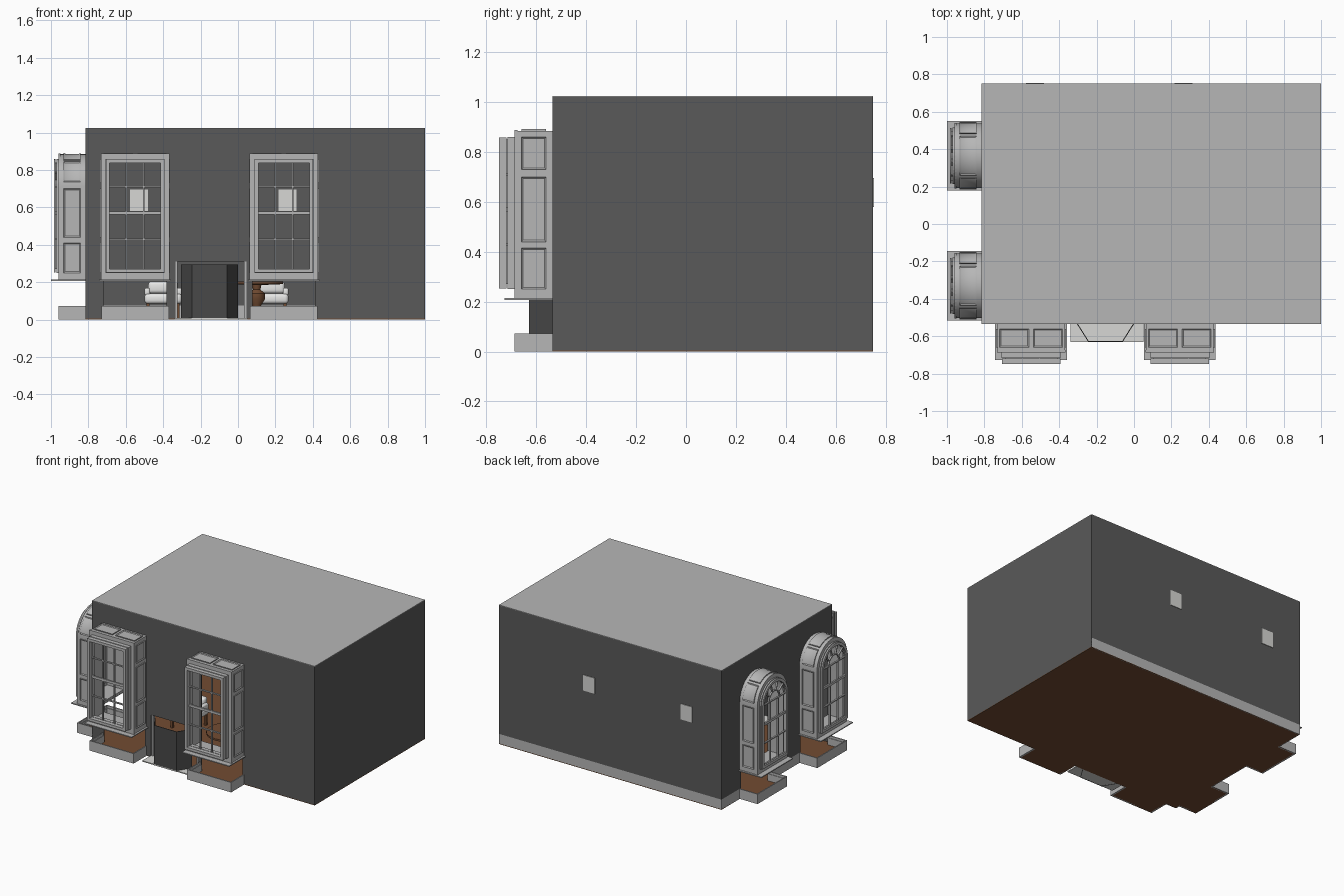
import bpy, bmesh, math
from mathutils import Matrix

if "Cube" in bpy.data.objects:
    bpy.data.objects.remove(bpy.data.objects["Cube"], do_unlink=True)


def material(name, r, g, b):
    m = bpy.data.materials.new(name)
    m.use_nodes = True
    m.diffuse_color = (r, g, b, 1)
    m.node_tree.nodes["Principled BSDF"].inputs["Base Color"].default_value = (r, g, b, 1)
    return m


WALL = material("charcoal wall", .1, .1, .1)
TRIM = material("grey trim", .47, .47, .47)
PLATE = material("pale plate", .68, .68, .66)
WOOD = material("brown wood", .17, .072, .032)
WHITE = material("white fabric", .85, .85, .84)
BRICK = material("dark firebox", .065, .065, .065)
HOME = Matrix.Identity(4)


def finish(name, bm, mat, place=HOME):
    bmesh.ops.recalc_face_normals(bm, faces=bm.faces)
    me = bpy.data.meshes.new(name)
    bm.to_mesh(me)
    bm.free()
    ob = bpy.data.objects.new(name, me)
    bpy.context.collection.objects.link(ob)
    ob.matrix_world = place
    if mat:
        me.materials.append(mat)
    return ob


def box(name, x, y, z, mat, place=HOME, bevel=0):
    bm = bmesh.new()
    bmesh.ops.create_cube(bm, size=1)
    for v in bm.verts:
        for i, (a, b) in enumerate((x, y, z)):
            v.co[i] = (a + b) / 2 + v.co[i] * (b - a)
    if bevel:
        bmesh.ops.bevel(bm, geom=bm.edges[:], offset=bevel, segments=3, affect='EDGES', profile=.5)
    return finish(name, bm, mat, place)


# outline in (u, z), pushed outward from depth d0 to d1; outward faces can be sunk
def prism(name, pts, d0, d1, mat, place=HOME, sink=None):
    bm = bmesh.new()
    a = [bm.verts.new((u, -d0, z)) for u, z in pts]
    b = [bm.verts.new((u, -d1, z)) for u, z in pts]
    bm.faces.new(a)
    bm.faces.new(b)
    for i in range(len(a)):
        j = (i + 1) % len(a)
        bm.faces.new((a[i], a[j], b[j], b[i]))
    if sink:
        bmesh.ops.recalc_face_normals(bm, faces=bm.faces)
        faces = [f for f in bm.faces if abs(f.normal.y) < .5 and sink(f)]
        bmesh.ops.inset_region(bm, faces=faces, thickness=.009, depth=-.005)
    return finish(name, bm, mat, place)


def ring(name, outer, inner, d0, d1, mat, place):
    bm = bmesh.new()
    loops = [[bm.verts.new((u, -d, z)) for u, z in pts]
             for pts, d in ((outer, d0), (outer, d1), (inner, d1), (inner, d0))]
    n = len(outer)
    for k in range(4):
        p, q = loops[k], loops[(k + 1) % 4]
        for i in range(n):
            j = (i + 1) % n
            bm.faces.new((p[i], p[j], q[j], q[i]))
    return finish(name, bm, mat, place)


def arc(r, zc, a0, a1, steps):
    return [(r * math.cos(math.radians(a0 + (a1 - a0) * i / steps)),
             zc + r * math.sin(math.radians(a0 + (a1 - a0) * i / steps))) for i in range(steps + 1)]


def outline(hw, z0, z1, arched):
    top = arc(hw, z1 - hw, 0, 180, 24) if arched else [(hw, z1), (-hw, z1)]
    return [(-hw, z0), (hw, z0)] + top


def frame(name, hw, z0, z1, w, d0, d1, arched, place):
    return ring(name, outline(hw, z0, z1, arched), outline(hw - w, z0 + w, z1 - w, arched),
                d0, d1, TRIM, place)


def bar(p, q, d, place, w=.004):
    dx, dz = q[0] - p[0], q[1] - p[1]
    n = math.hypot(dx, dz)
    s, t = -dz / n * w, dx / n * w
    prism("glazing_bar", [(p[0] + s, p[1] + t), (q[0] + s, q[1] + t),
                          (q[0] - s, q[1] - t), (p[0] - s, p[1] - t)], d - .006, d + .006, TRIM, place)


# one projecting window with its panelled box, sill, sash and low plinth
def window(place, hw, depth, sash, sill, arched):
    top = .885
    frame("window_box", hw, .215, top, .014, 0, depth, arched, place)
    frame("window_casing", hw + .003, .212, top + .003, .038, depth - .012, depth, arched, place)
    mid = (depth + sash) / 2
    frame("inner_sash", hw - .022, .25, top - .025, .022, depth, mid - .002, arched, place)
    frame("outer_sash", hw - .024, .252, top - .027, .02, mid + .002, sash, arched, place)
    box("window_sill", (-hw - .012, hw + .012), (-sill, 0), (.207, .214), TRIM, place)
    # glazing bars
    g = hw - .04
    rows = (.43, .57, .71)
    for z in rows:
        bar((-g, z), (g, z), mid, place, .009 if z == rows[1] else .004)
    for u in (-g / 3, g / 3):
        bar((u, .27), (u, .71 if arched else .85), mid, place)
    zc = top - hw
    if arched:
        r = g * .5
        prism("fan_arc", arc(r, zc, 0, 180, 16) + arc(r - .008, zc, 180, 0, 16), mid - .006, mid + .006, TRIM, place)
        for a in (36, 72, 108, 144):
            c, s = math.cos(math.radians(a)), math.sin(math.radians(a))
            bar((r * c, zc + r * s), (g * c, zc + g * s), mid, place)
    # panels on the box sides and head
    e, p0, p1 = .007, .026, depth - .028
    heights = ((.25, .41), (.44, .70)) if arched else ((.25, .415), (.44, .70), (.73, .86))
    for side in (-1, 1):
        a, b = side * hw, side * (hw + e)
        for z0, z1 in heights:
            prism("side_panel", [(a, z0), (b, z0), (b, z1), (a, z1)], p0, p1, TRIM, place,
                  lambda f: f.normal.x * side > .9)
        if not arched:
            u0, u1 = side * .012, side * (hw - .012)
            prism("head_panel", [(u0, top), (u1, top), (u1, top + e), (u0, top + e)], p0, p1, TRIM,
                  place, lambda f: f.normal.z > .9)
    if arched:
        def outward(f):
            c = f.calc_center_median()
            return math.hypot(c.x, c.z - zc) > hw + .005
        for a0, a1 in ((8, 48), (54, 126), (132, 172)):
            prism("arch_panel", arc(hw + e, zc, a0, a1, 12) + arc(hw, zc, a1, a0, 12),
                  p0, p1, TRIM, place, outward)
    # plinth and bay floor
    for t, z0, z1 in ((.012, 0, .056), (.008, .056, .073)):
        for s in (-1, 1):
            box("plinth_side", sorted((s * hw, s * (hw - t))), (-depth, 0), (z0, z1), TRIM, place)
        box("plinth_front", (-hw, hw), (-depth, -depth + t), (z0, z1), TRIM, place)
    box("bay_floor", (-hw + .001, hw - .001), (-depth + .001, 0), (0, .005), WOOD, place)
    # opening cutter
    return prism("opening_cutter", outline(hw - .012, -.02, top - .012, arched), -.05, .05, None, place)


def cut(target, cutters):
    bpy.context.view_layer.update()
    for c in cutters:
        c.hide_render = True
        m = target.modifiers.new("opening", 'BOOLEAN')
        m.operation, m.solver, m.object = 'DIFFERENCE', 'EXACT', c
    bpy.context.view_layer.update()
    me = bpy.data.meshes.new_from_object(target.evaluated_get(bpy.context.evaluated_depsgraph_get()))
    target.modifiers.clear()
    target.data = me


# room shell
X0, X1, Y0, Y1, H, T = -.815, 1, -.535, .75, 1.025, .006
box("floor", (X0, X1), (Y0, Y1), (0, .005), WOOD)
box("ceiling", (X0, X1), (Y0, Y1), (H - .004, H), TRIM)
box("plain_side_wall", (X1 - T, X1), (Y0, Y1), (0, H - .004), WALL)
box("back_wall", (X0, X1), (Y1 - T, Y1), (.075, H - .004), WALL)
box("back_skirting", (X0, X1), (Y1 - T, Y1), (0, .075), TRIM)
front_wall = box("front_wall", (X0, X1), (Y0, Y0 + T), (0, H - .004), WALL)
window_wall = box("window_side_wall", (X0, X0 + T), (Y0, Y1), (.075, H - .004), WALL)
side_skirting = box("side_skirting", (X0, X0 + T), (Y0, Y1), (0, .075), TRIM)
for x in (-.53, .265):
    box("wall_plate", (x - .048, x + .048), (Y1 - .012, Y1 + .004), (.58, .695), PLATE)

# windows
front_cutters = [window(Matrix.Translation((x, Y0, 0)), .18, .152, .214, .192, False) for x in (-.55, .245)]
side_cutters = [window(Matrix.Translation((X0, y, 0)) @ Matrix.Rotation(-math.pi / 2, 4, 'Z'),
                       .173, .145, .17, .185, True) for y in (.365, -.33)]

# fireplace
hearth_cutter = box("hearth_cutter", (-.335, .045), (Y0 - .05, Y0 + .05), (-.02, .31), None)
box("hearth", (-.34, .05), (-.63, Y0 + .02), (.001, .008), PLATE)
bm = bmesh.new()
splay = [(-.305, Y0), (-.245, -.63), (-.06, -.63), (0, Y0)]
low = [bm.verts.new((x, y, 0)) for x, y in splay]
high = [bm.verts.new((x, y, .295)) for x, y in splay]
for i in range(3):
    bm.faces.new((low[i], low[i + 1], high[i + 1], high[i]))
firebox = finish("firebox", bm, BRICK)
firebox.modifiers.new("thickness", 'SOLIDIFY').thickness = .005
for x in (-.335, .033):
    box("fireplace_jamb", (x, x + .012), (Y0 + T, Y0 + .03), (.005, .31), TRIM)

cut(front_wall, front_cutters + [hearth_cutter])
cut(window_wall, side_cutters)
cut(side_skirting, side_cutters)
for c in front_cutters + side_cutters + [hearth_cutter]:
    bpy.data.objects.remove(c, do_unlink=True)


# armchairs
for x in (-.4, .17):
    box("chair_seat", (x - .1, x + .1), (-.1, .1), (.085, .14), WHITE, bevel=.018)
    box("chair_back", (x - .08, x + .08), (.06, .11), (.14, .205), WHITE, bevel=.018)
    for s in (-1, 1):
        box("chair_arm", (x + s * .085 - .015, x + s * .085 + .015), (-.09, .09), (.13, .17), WHITE, bevel=.01)
        for y in (-.08, .08):
            box("chair_leg", (x + s * .08 - .008, x + s * .08 + .008), (y - .008, y + .008), (.005, .09), WOOD)

# turned pedestal table
profile = [(0, .005), (.06, .005), (.055, .02), (.02, .04), (.025, .08), (.045, .11), (.045, .14),
           (.02, .16), (.025, .185), (.14, .19), (.14, .203), (0, .203)]
bm = bmesh.new()
verts = [bm.verts.new((r, 0, z)) for r, z in profile]
edges = [bm.edges.new(pair) for pair in zip(verts, verts[1:])]
bmesh.ops.spin(bm, geom=verts + edges, cent=(0, 0, 0), axis=(0, 0, 1), angle=math.tau, steps=24)
bmesh.ops.remove_doubles(bm, verts=bm.verts, dist=.0005)
finish("pedestal_table", bm, WOOD, Matrix.Translation((.1, -.27, 0)))

# smooth the curved parts
for ob in bpy.data.objects:
    ob.select_set(ob.name.startswith(("pedestal", "chair", "arch_panel", "window_box")))
    if ob.select_get():
        bpy.context.view_layer.objects.active = ob
bpy.ops.object.shade_smooth_by_angle(angle=math.radians(35))
